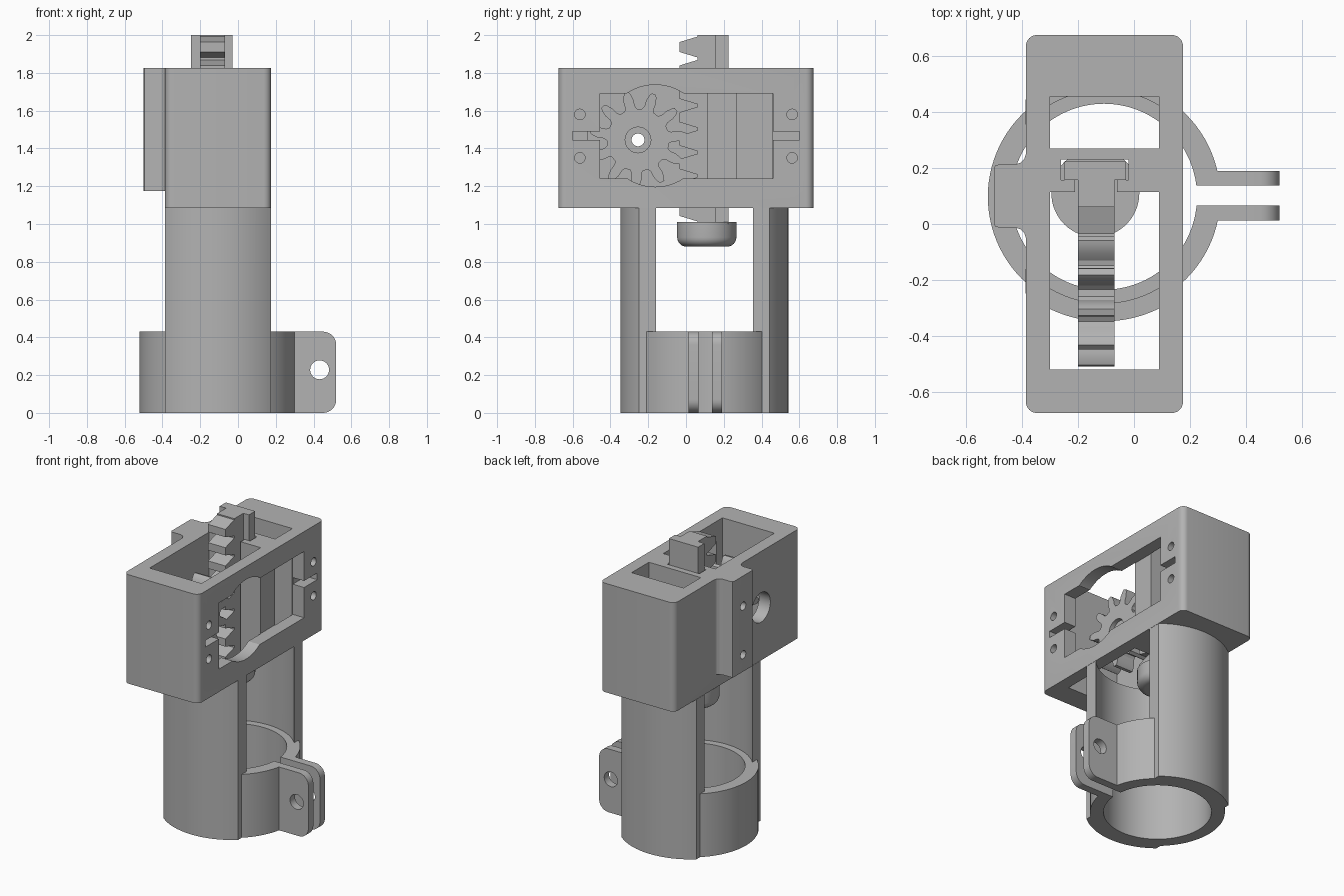
import bpy, bmesh, math
from math import pi, cos, sin

if "Cube" in bpy.data.objects:
    bpy.data.objects.remove(bpy.data.objects["Cube"])

grey = bpy.data.materials.new("plain grey")
grey.diffuse_color = (0.45, 0.45, 0.45, 1)
grey.use_nodes = True
grey.node_tree.nodes["Principled BSDF"].inputs["Base Color"].default_value = grey.diffuse_color

CX, CY = -0.107, 0.0975          # axis of the lower tube
GY, GZ = -0.254, 1.445           # axis of the gear


def arc(cx, cy, r, a0, a1, n):
    return [(cx + r * cos(a0 + (a1 - a0) * i / n), cy + r * sin(a0 + (a1 - a0) * i / n))
            for i in range(n + 1)]


def circle(cx, cy, r, n=48):
    return arc(cx, cy, r, 0, 2 * pi, n)[:-1]


def rect(x0, x1, y0, y1):
    return [(x0, y0), (x1, y0), (x1, y1), (x0, y1)]


def round_rect(x0, x1, y0, y1, r, n=6):
    pts = []
    for k, (x, y) in enumerate([(x1 - r, y1 - r), (x0 + r, y1 - r), (x0 + r, y0 + r), (x1 - r, y0 + r)]):
        pts += arc(x, y, r, k * pi / 2, (k + 1) * pi / 2, n)
    return pts


def prism(name, pts, axis, lo, hi):
    """Extrude a 2D outline along an axis (x: outline is y,z; y: x,z; z: x,y)."""
    place = {'x': lambda a, b, h: (h, a, b),
             'y': lambda a, b, h: (a, h, b),
             'z': lambda a, b, h: (a, b, h)}[axis]
    bm = bmesh.new()
    low = [bm.verts.new(place(a, b, lo)) for a, b in pts]
    top = [bm.verts.new(place(a, b, hi)) for a, b in pts]
    bm.faces.new(low)
    bm.faces.new(top)
    for i in range(len(pts)):
        j = (i + 1) % len(pts)
        bm.faces.new((low[i], low[j], top[j], top[i]))
    bmesh.ops.recalc_face_normals(bm, faces=bm.faces)
    me = bpy.data.meshes.new(name)
    bm.to_mesh(me)
    bm.free()
    me.materials.append(grey)
    ob = bpy.data.objects.new(name, me)
    bpy.context.collection.objects.link(ob)
    return ob


def activate(ob):
    bpy.ops.object.select_all(action='DESELECT')
    ob.select_set(True)
    bpy.context.view_layer.objects.active = ob


def combine(ob, other, op):
    activate(ob)
    m = ob.modifiers.new("bool", 'BOOLEAN')
    m.operation, m.solver, m.object = op, 'EXACT', other
    bpy.ops.object.modifier_apply(modifier=m.name)
    bpy.data.objects.remove(other)


def cut(ob, pts, axis, lo, hi):
    combine(ob, prism("cutter", pts, axis, lo, hi), 'DIFFERENCE')


def add(ob, pts, axis, lo, hi):
    combine(ob, prism("piece", pts, axis, lo, hi), 'UNION')


# Gearbox housing
body = prism("housing", round_rect(-0.386, 0.175, -0.675, 0.675, 0.04), 'z', 1.085, 1.825)

# Flared mounting block on the left side
half = [(-0.36, 0.15), (-0.386, 0.15), (-0.392, 0.132), (-0.405, 0.119), (-0.425, 0.112),
        (-0.485, 0.112), (-0.496, 0.108), (-0.5, 0.097)]
block = [(x, 0.1 + d) for x, d in half] + [(x, 0.1 - d) for x, d in reversed(half)]
add(body, block, 'z', 1.175, 1.825)

# Pockets and T-slot, open top to bottom
cut(body, rect(-0.30, 0.09, -0.52, 0.115), 'z', 1.0, 1.9)
cut(body, rect(-0.30, 0.09, 0.27, 0.455), 'z', 1.0, 1.9)
cut(body, [(-0.21, 0.10), (-0.06, 0.10), (-0.06, 0.157), (-0.02, 0.157), (-0.02, 0.23),
           (-0.26, 0.23), (-0.26, 0.157), (-0.21, 0.157)], 'z', 1.0, 1.9)

# Window in the right side, with gear clearance
cut(body, rect(-0.455, 0.46, 1.24, 1.69), 'x', 0.088, 0.3)
cut(body, circle(-0.163, 1.467, 0.27, 64), 'x', 0.0885, 0.3)

# Key slots and screw holes either side of the window
for s in (-1, 1):
    cut(body, rect(min(s * 0.44, s * 0.6), max(s * 0.44, s * 0.6), 1.445, 1.49), 'x', 0.09, 0.3)
    for z in (1.35, 1.58):
        cut(body, circle(s * 0.562, z, 0.028, 24), 'x', 0.0, 0.3)

# Screw holes in the block, shaft hole in the left wall
for z in (1.29, 1.62):
    cut(body, circle(0.1, z, 0.028, 24), 'x', -0.36, -0.6)
cut(body, circle(GY, GZ, 0.1), 'x', -0.5, -0.28)

# Clamp ring with two ears and two columns
lower = prism("clamp_ring", circle(CX, CY, 0.415, 96), 'z', 0, 0.43)
ear = [(0.15, 0)] + arc(0.45, 0.07, 0.07, -pi / 2, 0, 8) + arc(0.45, 0.36, 0.07, 0, pi / 2, 8) + [(0.15, 0.43)]
for y0, y1 in ((0.013, 0.07), (0.13, 0.19)):
    add(lower, ear, 'y', y0, y1)
ao, ai = math.acos(0.2805 / 0.445), math.acos(0.2805 / 0.38)
for s in (0, pi):
    col = arc(CX, CY, 0.445, s + ao, s + pi - ao, 32) + arc(CX, CY, 0.38, s + pi - ai, s + ai, 32)
    add(lower, col, 'z', 0, 1.086)
cut(lower, circle(CX, CY, 0.332, 96), 'z', -0.1, 0.6)
cut(lower, rect(0.0, 0.6, 0.066, 0.137), 'z', -0.1, 0.6)
cut(lower, circle(0.432, 0.228, 0.05, 32), 'y', -0.1, 0.4)
combine(body, lower, 'UNION')

# Pinion gear with bore and counterbore
N = 11
step = 2 * pi / N
tooth = [(0.165, -0.36), (0.18, -0.25), (0.215, -0.22), (0.243, -0.14), (0.257, -0.08)]
tooth += [(r, -a) for r, a in reversed(tooth)]
outline = []
for k in range(N):
    for r, a in tooth:
        t = math.radians(71) + (k + a) * step
        outline.append((GY + r * cos(t), GZ + r * sin(t)))
gear = prism("pinion_gear", outline, 'x', -0.2, -0.07)
cut(gear, circle(GY, GZ, 0.034, 32), 'x', -0.4, 0.1)
cut(gear, circle(GY, GZ, 0.068, 32), 'x', -0.10, 0.1)

# Toothed rack with T-shaped back
side = [(0.16, 2.0), (0.06, 2.0)]
for k in range(8):
    z = 1.937 - 0.124 * k
    side += [(0.06, z + 0.055), (-0.035, z + 0.026), (-0.035, z - 0.026), (0.06, z - 0.055)]
side += [(0.06, 1.0), (0.16, 1.0)]
rack = prism("toothed_rack", side, 'x', -0.2, -0.07)
add(rack, rect(-0.248, -0.028, 0.157, 0.224), 'z', 1.0, 2.0)

# Round foot under the rack, rounded lower edge
foot = prism("rack_foot", circle(-0.138, 0.11, 0.157, 64), 'z', 0.88, 1.01)
bm = bmesh.new()
bm.from_mesh(foot.data)
rim = [e for e in bm.edges if all(v.co.z < 0.9 for v in e.verts)]
bmesh.ops.bevel(bm, geom=rim, offset=0.05, segments=6, profile=0.5, affect='EDGES')
bm.to_mesh(foot.data)
bm.free()

for ob in (body, gear, rack, foot):
    activate(ob)
    bpy.ops.object.shade_smooth_by_angle(angle=math.radians(25))
